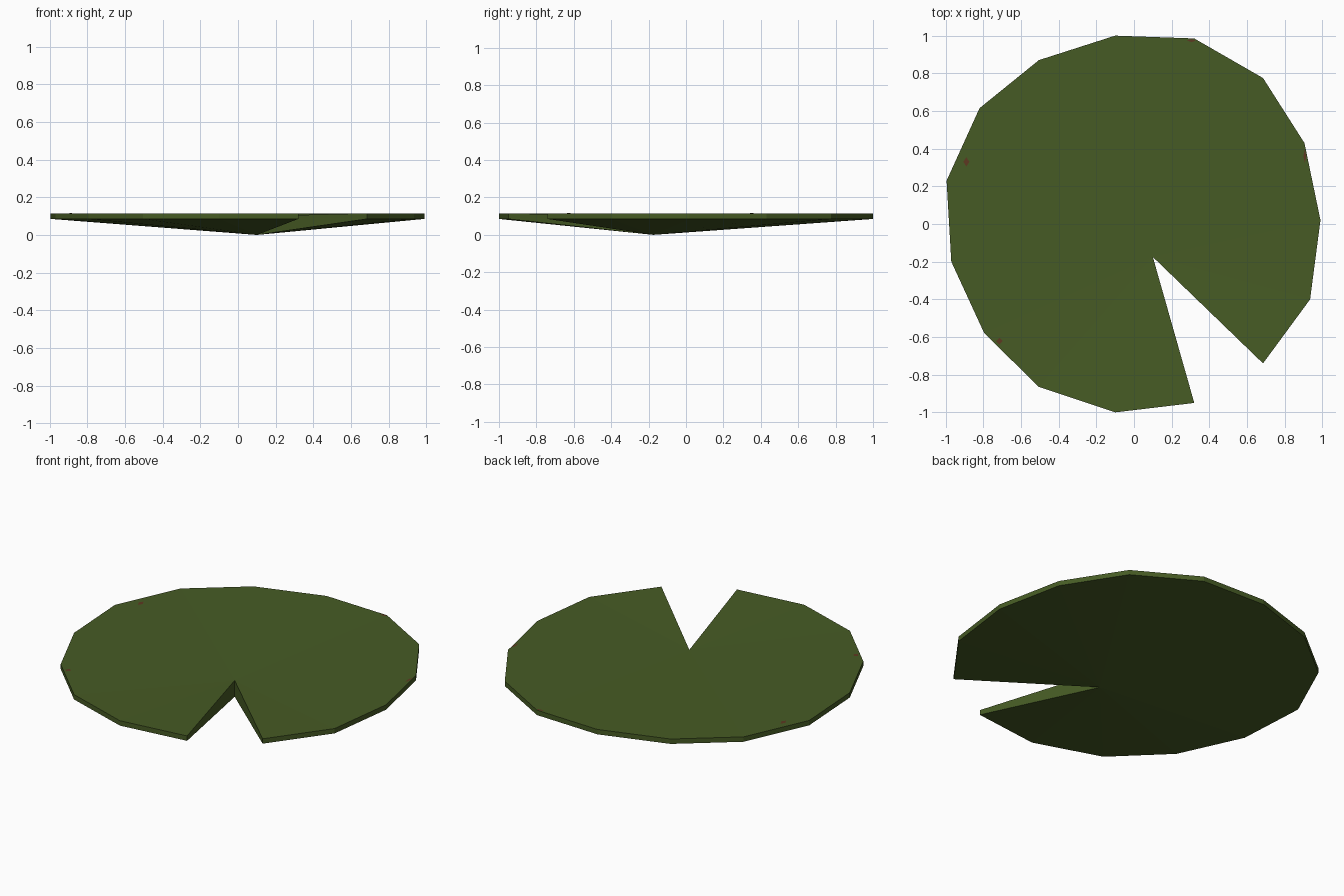
import bpy, bmesh
from mathutils import Vector

if "Cube" in bpy.data.objects:
    bpy.data.objects.remove(bpy.data.objects["Cube"])

def material(name, rgb):
    m = bpy.data.materials.new(name)
    m.diffuse_color = (*rgb, 1)
    m.use_nodes = True
    m.node_tree.nodes["Principled BSDF"].inputs["Base Color"].default_value = m.diffuse_color
    return m

green = material("leaf green", (0.062, 0.105, 0.018))
rust = material("rust brown", (0.11, 0.04, 0.015))

def finish(bm, name, mat):
    bmesh.ops.recalc_face_normals(bm, faces=bm.faces)
    me = bpy.data.meshes.new(name)
    bm.to_mesh(me)
    bm.free()
    me.materials.append(mat)
    ob = bpy.data.objects.new(name, me)
    bpy.context.collection.objects.link(ob)

# rim outline, counter-clockwise from one lip of the notch to the other
RIM = [(.685, -.74), (.935, -.40), (.99, .02), (.905, .43), (.685, .775),
       (.32, .985), (-.10, 1), (-.505, .87), (-.82, .615), (-.995, .23),
       (-.97, -.20), (-.795, -.58), (-.505, -.865), (-.10, -1), (.32, -.95)]
HUB = (.10, -.175)
TOP, UNDER, HUB_TOP = .115, .085, .10

# lily pad: shallow top fan, deeper underside fan, rim and notch walls
bm = bmesh.new()
hi = [bm.verts.new((x, y, TOP)) for x, y in RIM]
lo = [bm.verts.new((x, y, UNDER)) for x, y in RIM]
hub_hi = bm.verts.new((*HUB, HUB_TOP))
hub_lo = bm.verts.new((*HUB, 0))
for i in range(len(RIM) - 1):
    bm.faces.new((hub_hi, hi[i], hi[i + 1]))
    bm.faces.new((hub_lo, lo[i + 1], lo[i]))
    bm.faces.new((hi[i], lo[i], lo[i + 1], hi[i + 1]))
for i in (0, -1):
    bm.faces.new((hub_hi, hub_lo, lo[i], hi[i]))
finish(bm, "lily_pad", green)

# small rust flecks near the rim, lying on the sloping top
def top_z(x, y):
    a = Vector((x, y)) - Vector(HUB)
    for p, q in zip(RIM, RIM[1:]):
        u, v = Vector(p) - Vector(HUB), Vector(q) - Vector(HUB)
        d = u.x * v.y - u.y * v.x
        s, t = (a.x * v.y - a.y * v.x) / d, (u.x * a.y - u.y * a.x) / d
        if s >= 0 and t >= 0:
            return HUB_TOP + (TOP - HUB_TOP) * min(1, s + t)
    return TOP

bm = bmesh.new()
for x, y, w, h in [(.305, .974, .025, .008), (-.89, .33, .016, .025),
                   (-.715, -.622, .018, .018), (.907, .36, .008, .035)]:
    pts = [(x - w, y), (x, y - h), (x + w, y), (x, y + h)]
    bm.faces.new([bm.verts.new((a, b, top_z(a, b) + .0008)) for a, b in pts])
finish(bm, "rust_flecks", rust)
